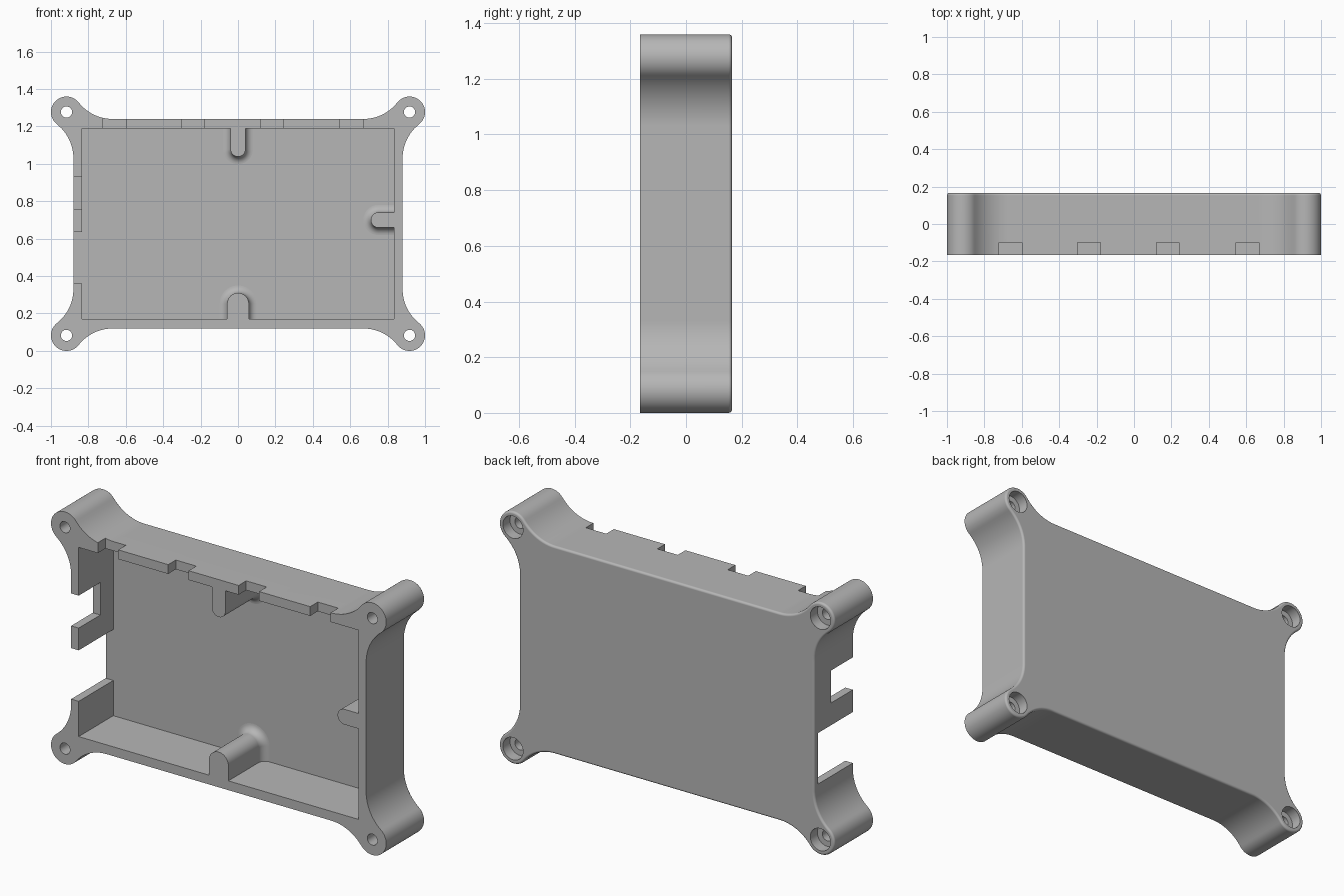
import bpy, bmesh
from math import sin, cos, atan2, pi, hypot
from mathutils import Vector

if "Cube" in bpy.data.objects:
    bpy.data.objects.remove(bpy.data.objects["Cube"])

MID_Z = 0.68            # height of the case centre
FRONT, BACK = -0.165, 0.165
FLOOR = 0.13            # inner face of the back plate
WALL_X, WALL_Z = 0.88, 0.56
LUG_X, LUG_Z, LUG_R = 0.917, 0.597, 0.083
SWEEP = 0.231           # radius of the concave sweep into each lug
RUN = 0.247             # distance from lug centre to end of the sweep

grey = bpy.data.materials.new("matte grey")
grey.use_nodes = True
grey.diffuse_color = (0.47, 0.47, 0.47, 1)
grey.node_tree.nodes["Principled BSDF"].inputs["Base Color"].default_value = (0.47, 0.47, 0.47, 1)


def make_object(name, bm):
    bmesh.ops.recalc_face_normals(bm, faces=bm.faces)
    mesh = bpy.data.meshes.new(name)
    bm.to_mesh(mesh)
    bm.free()
    mesh.materials.append(grey)
    obj = bpy.data.objects.new(name, mesh)
    bpy.context.collection.objects.link(obj)
    return obj


def activate(obj):
    bpy.ops.object.select_all(action='DESELECT')
    obj.select_set(True)
    bpy.context.view_layer.objects.active = obj


def arc(cx, cz, r, a0, a1, n):
    steps = [a0 + (a1 - a0) * i / n for i in range(n + 1)]
    return [(cx + r * cos(a), cz + r * sin(a)) for a in steps]


def loft(name, layers):
    """Closed solid through equal rings given as (y, [(x, z), ...])."""
    bm = bmesh.new()
    rings = [[bm.verts.new((x, y, z)) for x, z in ring] for y, ring in layers]
    n = len(rings[0])
    for a, b in zip(rings, rings[1:]):
        for i in range(n):
            j = (i + 1) % n
            bm.faces.new((a[i], a[j], b[j], b[i]))
    bm.faces.new(rings[0])
    bm.faces.new(rings[-1])
    return make_object(name, bm)


def box(x0, x1, y0, y1, z0, z1):
    ring = [(x0, z0), (x1, z0), (x1, z1), (x0, z1)]
    return loft("cutter", [(y0, ring), (y1, ring)])


def cylinder(x, z, r, y0, y1):
    ring = arc(x, z, r, 0, 2 * pi, 32)[:-1]
    return loft("cutter", [(y0, ring), (y1, ring)])


def cut(obj, cutter):
    activate(obj)
    mod = obj.modifiers.new("cut", 'BOOLEAN')
    mod.operation, mod.solver, mod.object = 'DIFFERENCE', 'EXACT', cutter
    bpy.ops.object.modifier_apply(modifier=mod.name)
    bpy.data.objects.remove(cutter)


def finish(obj):
    activate(obj)
    bpy.ops.object.shade_smooth_by_angle(angle=pi / 6)
    mod = obj.modifiers.new("clean normals", 'WEIGHTED_NORMAL')
    mod.keep_sharp = True


# Case outline: one quarter, mirrored to all four lugs
side_c = Vector((WALL_X + SWEEP, LUG_Z - RUN))
top_c = Vector((LUG_X - RUN, WALL_Z + SWEEP))
a_side = atan2(LUG_Z - side_c.y, LUG_X - side_c.x)
a_top = atan2(top_c.y - LUG_Z, top_c.x - LUG_X)
quarter = (arc(*side_c, SWEEP, pi, a_side, 12)[:-1]
           + arc(LUG_X, LUG_Z, LUG_R, a_side - pi, a_top, 28)
           + arc(*top_c, SWEEP, a_top - pi, -pi / 2, 12)[1:])
upper = quarter + [(-x, z) for x, z in reversed(quarter)]
outline = upper + [(x, -z) for x, z in reversed(upper)]
outline = [(x, z + MID_Z) for x, z in outline]
case = loft("case_shell", [(FRONT, outline), (BACK, outline)])

# Softened rim round the back plate
bm = bmesh.new()
bm.from_mesh(case.data)
rim = [e for e in bm.edges if all(v.co.y > BACK - 0.001 for v in e.verts)]
bmesh.ops.bevel(bm, geom=rim, offset=0.012, segments=4, profile=0.5, affect='EDGES')
bm.to_mesh(case.data)
bm.free()

# Hollow interior, open to the front
cut(case, box(-0.835, 0.835, FRONT - 0.1, FLOOR, 0.17, 1.19))

# Vent notches along the top wall
for x in (-0.66, -0.24, 0.18, 0.607):
    cut(case, box(x - 0.061, x + 0.061, FRONT - 0.1, -0.1, 1.15, 1.4))

# Connector openings in the side wall: one full depth, one shallow
cut(case, box(-1.1, -0.8, FRONT - 0.1, FLOOR, 0.36, 0.635))
cut(case, box(-1.1, -0.8, FRONT - 0.1, 0.02, 0.755, 0.93))

# Screw holes with wide recesses at the back
for sx in (-1, 1):
    for sz in (-1, 1):
        x, z = sx * LUG_X, MID_Z + sz * LUG_Z
        cut(case, cylinder(x, z, 0.03, FRONT - 0.1, BACK + 0.1))
        cut(case, cylinder(x, z, 0.06, BACK - 0.06, BACK + 0.1))
finish(case)


# Support ribs with round ends, flared where they meet the back plate
def rib(name, x, z, dx, dz, length, r, flare=0.04):
    def ring(grow):
        end = arc(length - r, 0, r + grow, -pi / 2, pi / 2, 20)
        pts = [(0, -r - grow)] + end + [(0, r + grow)]
        return [(x + u * dx - v * dz, z + u * dz + v * dx) for u, v in pts]
    layers = [(FRONT, ring(0))]
    for i in range(9):
        t = pi / 2 * i / 8
        layers.append((FLOOR - flare + flare * sin(t), ring(flare * (1 - cos(t)))))
    layers.append((FLOOR + 0.01, ring(flare)))
    finish(loft(name, layers))


rib("top_rib", 0, 1.19, 0, -1, 0.152, 0.04)
rib("bottom_rib", 0, 0.17, 0, 1, 0.14, 0.058)
rib("left_rib", 0.835, 0.70, -1, 0, 0.125, 0.041)
